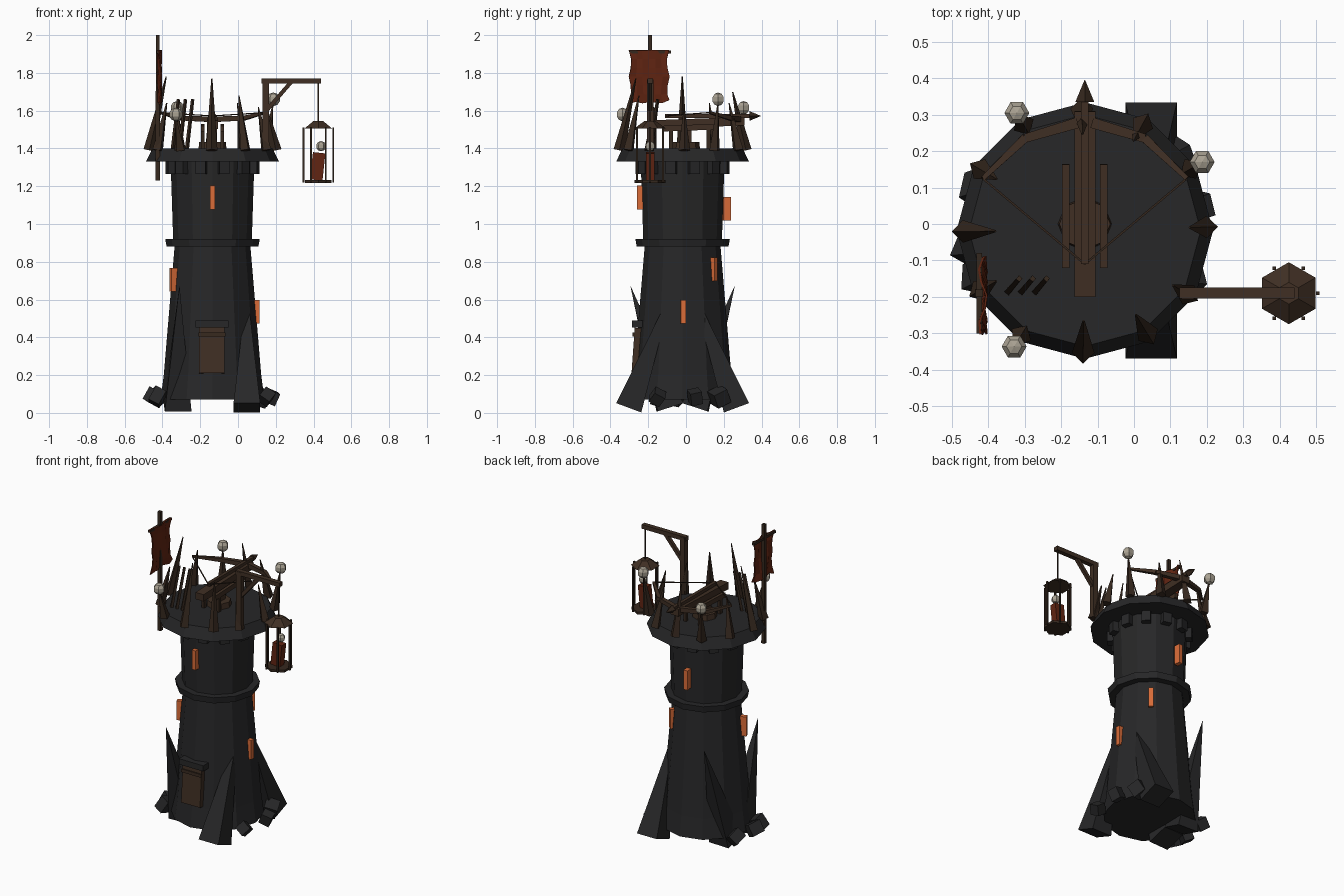
import bpy, bmesh, math, random
from mathutils import Vector, Matrix

random.seed(4)
old = bpy.data.objects.get("Cube")
if old:
    bpy.data.objects.remove(old)

CX, CY = -0.135, -0.018   # tower axis
DECK = 1.40               # height of the fighting deck


def material(name, *rgb):
    m = bpy.data.materials.new(name)
    m.use_nodes = True
    m.diffuse_color = (*rgb, 1)
    node = m.node_tree.nodes["Principled BSDF"]
    node.inputs["Base Color"].default_value = (*rgb, 1)
    node.inputs["Roughness"].default_value = 0.9
    return m


stone = material("dark stone", 0.02, 0.02, 0.021)
wood = material("brown wood", 0.05, 0.028, 0.017)
dark_wood = material("dark wood", 0.036, 0.021, 0.013)
glow = material("glowing orange", 0.7, 0.15, 0.04)
cloth = material("red cloth", 0.12, 0.018, 0.006)
bone = material("pale bone", 0.4, 0.36, 0.29)


def finish(name, bm, mat):
    bmesh.ops.recalc_face_normals(bm, faces=bm.faces)
    me = bpy.data.meshes.new(name)
    bm.to_mesh(me)
    bm.free()
    me.materials.append(mat)
    ob = bpy.data.objects.new(name, me)
    bpy.context.collection.objects.link(ob)
    return ob


def polar(angle, r, z):
    a = math.radians(angle)
    return Vector((CX + r * math.cos(a), CY + r * math.sin(a), z))


def rod(name, a, b, r1, r2, mat, sides=4, turn=45):
    """Tapered bar from a to b."""
    a, b = Vector(a), Vector(b)
    d = b - a
    bm = bmesh.new()
    m = (Matrix.Translation((a + b) / 2) @ d.to_track_quat('Z', 'Y').to_matrix().to_4x4()
         @ Matrix.Rotation(math.radians(turn), 4, 'Z'))
    bmesh.ops.create_cone(bm, cap_ends=True, segments=sides, radius1=r1, radius2=r2,
                          depth=d.length, matrix=m)
    return finish(name, bm, mat)


def box(name, pos, size, mat, yaw=0, tilt=0, roll=0):
    bm = bmesh.new()
    rot = (Matrix.Rotation(math.radians(yaw), 4, 'Z') @ Matrix.Rotation(math.radians(tilt), 4, 'X')
           @ Matrix.Rotation(math.radians(roll), 4, 'Y'))
    m = Matrix.Translation(pos) @ rot @ Matrix.Diagonal((*size, 1))
    bmesh.ops.create_cube(bm, size=1, matrix=m)
    return finish(name, bm, mat)


def lathe(name, profile, mat, sides=12, x=CX, y=CY, turn=0):
    """Closed faceted solid from (radius, height) points."""
    bm = bmesh.new()
    rings = []
    for r, z in profile:
        angles = [2 * math.pi * i / sides + math.radians(turn) for i in range(sides)]
        rings.append([bm.verts.new((x + r * math.cos(t), y + r * math.sin(t), z)) for t in angles])
    for lo, hi in zip(rings, rings[1:]):
        for i in range(sides):
            j = (i + 1) % sides
            bm.faces.new((lo[i], lo[j], hi[j], hi[i]))
    bm.faces.new(rings[0][::-1])
    bm.faces.new(rings[-1])
    return finish(name, bm, mat)


def skull(name, pos, r):
    bm = bmesh.new()
    bmesh.ops.create_uvsphere(bm, u_segments=6, v_segments=5, radius=r,
                              matrix=Matrix.Translation(pos) @ Matrix.Rotation(math.pi / 6, 4, 'Z'))
    return finish(name, bm, bone)


# Tower body, collar and deck
lathe("tower_base", [(0.275, 0.07), (0.258, 0.2)], stone)
lathe("tower_shaft", [(0.258, 0.2), (0.2, 0.89)], stone)
lathe("collar", [(0.243, 0.88), (0.25, 0.92)], stone)
lathe("upper_shaft", [(0.208, 0.91), (0.222, 1.34)], stone)
lathe("deck", [(0.352, 1.33), (0.318, DECK)], stone)
for i in range(12):
    a = 30 * i + 15
    box("corbel", polar(a, 0.225, 1.298), (0.05, 0.055, 0.066), stone, yaw=a)

# Leaning buttresses, mirrored front to back
for s in (-1, 1):
    rod("left_buttress", (0.047, CY + s * 0.285, 0.027), (0.047, CY + s * 0.05, 0.66),
        0.1, 0.001, stone)
    rod("right_buttress", (-0.32, CY + s * 0.068, 0.03), (-0.31, CY + s * 0.275, 0.67),
        0.1, 0.001, stone)

# Rubble around the foot
for a in (12, 38, 335, 158, 188, 203):
    size = [random.uniform(0.06, 0.085) for k in range(3)]
    box("rubble", polar(a, 0.315, 0.085), size, stone, random.uniform(0, 90),
        random.uniform(10, 40), random.uniform(10, 40))

# Door with lintel and cross plank
box("door", (-0.138, -0.26, 0.33), (0.135, 0.04, 0.24), wood, tilt=-4)
box("door_plank", (-0.138, -0.277, 0.415), (0.142, 0.012, 0.02), dark_wood, tilt=-4)
box("door_lintel", (-0.137, -0.255, 0.47), (0.175, 0.06, 0.037), stone)

# Glowing windows: angle, radius, height
for a, r, z in ((270, 0.222, 1.14), (1, 0.228, 0.535), (52, 0.205, 0.76),
                (96, 0.235, 1.08), (203, 0.222, 0.705)):
    box("window", polar(a, r, z), (0.04, 0.028, 0.125), glow, yaw=a)

# Stakes round the deck; three carry skulls
heights = (0.21, 0.235, 0.24, 0.3, 0.19, 0.24, 0.38, 0.24, 0.155, 0.37, 0.28, 0.22)
for i, h in enumerate(heights):
    a = 30 * i + random.uniform(-2, 2)
    impaled = i in (1, 4, 8)
    tip = 0.37 if impaled else 0.34 - 0.25 * h
    rod("stake", polar(a, 0.335, DECK - 0.01), polar(a, tip, DECK + h), 0.031, 0.003, dark_wood, turn=0)
    if impaled:
        skull("stake_skull", polar(a, 0.373, DECK + h + 0.025), 0.036)

# Banner on its pole
rod("banner_pole", (-0.425, -0.19, 1.23), (-0.425, -0.19, 2.0), 0.016, 0.014, dark_wood)
rod("banner_crossbar", (-0.425, -0.3, 1.91), (-0.425, -0.08, 1.91), 0.011, 0.011, dark_wood)
bm = bmesh.new()
bmesh.ops.create_grid(bm, x_segments=6, y_segments=6, size=0.5)
for v in bm.verts:
    u, w = v.co.x, v.co.y
    width = 0.2 + 0.015 * math.cos(w * 12)
    z = 1.78 + 0.28 * w
    if w < -0.49:
        z += random.uniform(-0.008, 0.016)
    v.co = (-0.418 + 0.011 * math.sin(u * 9 + w * 4), -0.196 + width * u, z)
banner = finish("banner", bm, cloth)
banner.modifiers.new("thickness", 'SOLIDIFY').thickness = 0.006

# Crane with hanging cage
Y = -0.19
box("crane_post", (0.148, Y, 1.58), (0.034, 0.034, 0.37), wood)
box("crane_beam", (0.283, Y, 1.757), (0.315, 0.03, 0.027), wood)
rod("crane_brace", (0.15, Y, 1.6), (0.28, Y, 1.75), 0.015, 0.015, wood)
LX = 0.425
rod("cage_rope", (LX, Y, 1.53), (LX, Y, 1.75), 0.005, 0.005, dark_wood)
lathe("cage_roof", [(0.085, 1.505), (0.03, 1.545)], wood, 6, LX, Y, 30)
lathe("cage_floor", [(0.082, 1.218), (0.082, 1.233)], dark_wood, 6, LX, Y, 30)
for i in range(6):
    t = math.radians(60 * i)
    x, y = LX + 0.079 * math.cos(t), Y + 0.079 * math.sin(t)
    box("cage_bar", (x, y, 1.365), (0.01, 0.01, 0.29), dark_wood)
box("prisoner_body", (0.422, Y, 1.305), (0.066, 0.045, 0.145), cloth, roll=6)
skull("prisoner_skull", (0.44, Y, 1.412), 0.027)

# Giant crossbow on a pedestal
lathe("crossbow_pedestal", [(0.075, 1.39), (0.07, 1.435)], wood, 8, CX, 0)
box("crossbow_post", (CX, 0, 1.47), (0.05, 0.06, 0.1), wood)
for s in (-1, 1):
    box("crossbow_rail", (CX + s * 0.052, 0.022, 1.51), (0.02, 0.285, 0.03), wood, tilt=2)
    for y in (-0.08, 0.12):
        box("crossbow_leg", (CX + s * 0.052, y, 1.45), (0.018, 0.022, 0.11), dark_wood)
box("crossbow_stock", (CX, 0.055, 1.535), (0.058, 0.51, 0.045), wood, tilt=2)
rod("bolt_shaft", (CX, -0.11, 1.572), (CX, 0.345, 1.572), 0.015, 0.015, wood)
rod("bolt_head", (CX, 0.335, 1.572), (CX, 0.395, 1.572), 0.026, 0.001, dark_wood, turn=0)
for s in (-1, 1):
    inner = (CX + s * 0.02, 0.278, 1.555)
    middle = (CX + s * 0.165, 0.235, 1.56)
    tip = (CX + s * 0.28, 0.125, 1.59)
    rod("bow_inner_arm", inner, middle, 0.021, 0.017, wood)
    rod("bow_outer_arm", middle, tip, 0.017, 0.009, wood)
    rod("bowstring", tip, (CX, -0.11, 1.572), 0.004, 0.004, dark_wood)

# Spare bolts standing on the deck
for x in (-0.345, -0.308, -0.27):
    rod("spare_bolt", (x, -0.185, DECK), (x + 0.03, -0.15, 1.66), 0.011, 0.009, dark_wood)
